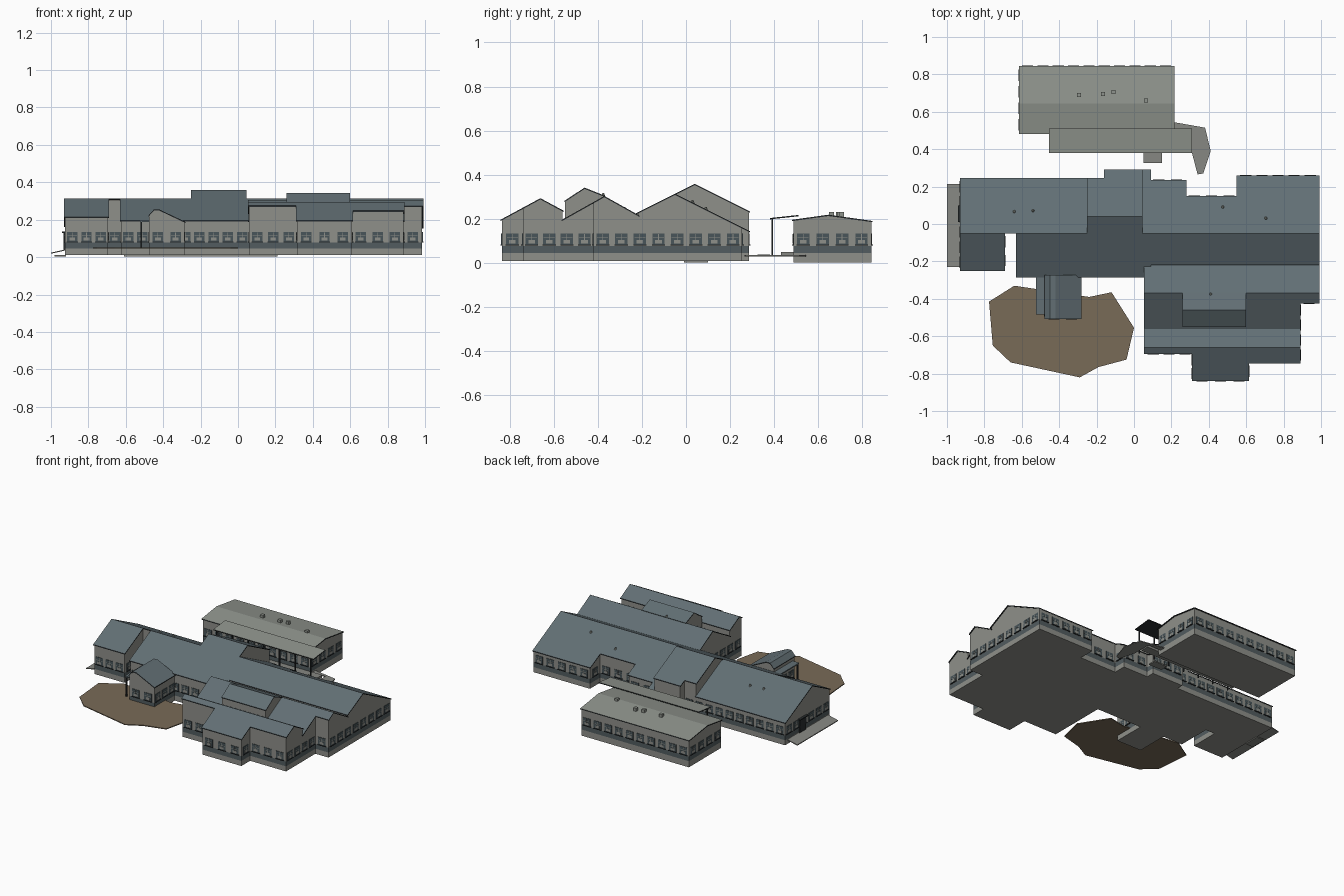
import bpy, bmesh
from mathutils import Vector

cube = bpy.data.objects.get("Cube")
if cube:
    bpy.data.objects.remove(cube, do_unlink=True)


def material(name, r, g, b):
    m = bpy.data.materials.new(name)
    m.use_nodes = True
    m.diffuse_color = (r, g, b, 1)
    m.node_tree.nodes["Principled BSDF"].inputs["Base Color"].default_value = (r, g, b, 1)
    return m


WALL = material("wall grey", .275, .279, .254)
BAND = material("slate band", .085, .107, .115)
ROOF = material("slate roof", .122, .159, .175)
TRIM = material("dark trim", .022, .027, .029)
GLASS = material("window glass", .065, .09, .1)
METAL = material("pale roof", .275, .296, .266)
PAVING = material("paving grey", .24, .245, .225)
EARTH = material("brown earth", .19, .145, .095)

BASE = .01
PLINTH, BAND_TOP = .045, .078
SLOPE = .5


def finish(name, bm, mats, rule=None):
    bmesh.ops.recalc_face_normals(bm, faces=bm.faces)
    bm.normal_update()
    if rule:
        for f in bm.faces:
            f.material_index = rule(f)
    me = bpy.data.meshes.new(name)
    bm.to_mesh(me)
    bm.free()
    for m in mats:
        me.materials.append(m)
    ob = bpy.data.objects.new(name, me)
    bpy.context.collection.objects.link(ob)
    return ob


def extrude(pts, offset):
    """Closed solid from a polygon pushed along an offset."""
    bm = bmesh.new()
    f = bm.faces.new([bm.verts.new(p) for p in pts])
    new = bmesh.ops.extrude_face_region(bm, geom=[f], use_keep_orig=True)["geom"]
    bmesh.ops.translate(bm, vec=offset, verts=[v for v in new if isinstance(v, bmesh.types.BMVert)])
    return bm


def prism(profile, a0, a1, axis):
    if axis == "x":
        return extrude([(a0, p, q) for p, q in profile], (a1 - a0, 0, 0))
    return extrude([(p, a0, q) for p, q in profile], (0, a1 - a0, 0))


def plate(name, outline, z, h, mat):
    return finish(name, extrude([(x, y, z) for x, y in outline], (0, 0, h)), [mat])


def box(name, x0, x1, y0, y1, z0, z1, mat):
    return plate(name, [(x0, y0), (x1, y0), (x1, y1), (x0, y1)], z0, z1 - z0, mat)


def house(name, a0, a1, line, axis="x", roof=ROOF, base=BASE, eave=.006):
    """Banded walls under a roof line, with a thin overhanging roof slab."""
    bm = prism([(line[0][0], base)] + line + [(line[-1][0], base)], a0, a1, axis)
    for z in (PLINTH, BAND_TOP):
        bmesh.ops.bisect_plane(bm, geom=bm.verts[:] + bm.edges[:] + bm.faces[:],
                               plane_co=(0, 0, z), plane_no=(0, 0, 1))
    finish(name + "_walls", bm, [WALL, BAND],
           lambda f: int(PLINTH < f.calc_center_median().z < BAND_TOP and abs(f.normal.z) < .3))
    top = list(line)
    for end, near in ((0, 1), (-1, -2)):
        e, n = Vector(line[end]), Vector(line[near])
        top[end] = tuple(e + (e - n).normalized() * eave)
    low = [(p, q - .002) for p, q in reversed(top)]
    high = [(p, q + .004) for p, q in top]
    finish(name + "_roof", prism(high + low, a0 - eave, a1 + eave, axis), [roof, TRIM],
           lambda f: int(f.normal.z < .3))


def gable(name, x0, x1, y0, y1, ridge, top, slope=SLOPE, **kw):
    ys = [y0] + ([ridge] if y0 < ridge < y1 else []) + [y1]
    house(name, x0, x1, [(y, top - slope * abs(y - ridge)) for y in ys], **kw)


# Long north range: name, x span, y span, ridge position and height
for args in (
    ("west_end", -.925, -.695, -.245, .24, -.05, .31),
    ("west_recess", -.695, -.625, -.045, .24, -.05, .31),
    ("west_wing", -.625, -.245, -.28, .24, -.05, .31),
    ("hall_west", -.245, -.155, -.28, .24, .04, .355),
    ("hall_east", -.155, .04, -.28, .285, .04, .355),
    ("link", .04, .085, -.28, .285, -.05, .31),
    ("east_inner", .085, .275, -.215, .23, -.05, .31),
    ("east_recess", .275, .555, -.215, .145, -.05, .31),
    ("east_end", .555, .985, -.215, .255, -.05, .31),
):
    gable(*args)

# South ranges
gable("middle_range", .06, .885, -.56, -.215, -.37, .30, .56)
gable("middle_east", .885, .985, -.42, -.215, -.37, .30, .56)
gable("south_west", .06, .315, -.69, -.56, -.66, .29, .54)
gable("south_bay", .315, .61, -.835, -.56, -.66, .29, .54)
gable("south_east", .61, .885, -.74, -.56, -.66, .29, .54)
house("clerestory", .262, .595, [(-.548, .28), (-.46, .338), (-.37, .302)], base=.18, eave=.003)

# Entrance porch with side canopy
house("porch", -.503, -.28, [(-.475, .222), (-.45, .25), (-.42, .25), (-.287, .187)], axis="y")
box("porch_canopy", -.525, -.47, -.485, -.28, .188, .196, ROOF)
box("porch_post", -.522, -.514, -.48, -.472, .05, .19, TRIM)

# Detached rear building
gable("rear_building", -.61, .21, .487, .84, .645, .215, .14, roof=METAL, base=.003)
finish("veranda_roof", prism([(.38, .198), (.51, .212), (.51, .218), (.38, .204)], -.455, .31, "x"),
       [METAL, TRIM], lambda f: int(f.normal.z < .3))
box("veranda_deck", -.44, .3, .43, .49, .03, .05, PAVING)
for i in range(7):
    x = -.44 + i * .12
    box("veranda_post", x, x + .007, .387, .394, .035, .2, TRIM)
box("veranda_step", .05, .15, .325, .38, .03, .038, PAVING)
plate("east_ramp", [(.21, .545), (.38, .515), (.41, .39), (.37, .27), (.34, .265), (.31, .38),
                    (.31, .51), (.21, .51)], .03, .006, PAVING)

# Grounds
plate("garden_bed", [(-.775, -.415), (-.64, -.33), (-.24, -.39), (-.12, -.365), (0, -.555), (-.04, -.725),
                     (-.19, -.765), (-.29, -.82), (-.66, -.74), (-.755, -.65)], .046, .006, EARTH)
finish("west_terrace", prism([(-1, .018), (-.92, .036), (-.92, .042), (-1, .024)], -.23, .215, "y"), [PAVING])
box("west_pad", -.98, -.92, -.01, .1, .003, .01, PAVING)
box("west_door", -.932, -.92, .02, .09, .04, .13, TRIM)
box("west_door_hood", -.942, -.92, .01, .1, .13, .137, TRIM)

# Windows run along every outer wall
MAIN = [(-.925, -.245), (-.695, -.245), (-.695, -.045), (-.625, -.045), (-.625, -.28), (.06, -.28),
        (.06, -.69), (.315, -.69), (.315, -.835), (.61, -.835), (.61, -.74), (.885, -.74),
        (.885, -.42), (.985, -.42), (.985, .255), (.555, .255), (.555, .145), (.275, .145),
        (.275, .23), (.085, .23), (.085, .285), (-.155, .285), (-.155, .24), (-.925, .24)]
PORCH = [(-.475, -.28), (-.475, -.503), (-.287, -.503), (-.287, -.28)]
REAR = [(-.61, .487), (.21, .487), (.21, .84), (-.61, .84)]


def add_panel(bm, mid, along, out, w, z0, z1, depth, index):
    """Thin upright panel standing on a wall."""
    vs = [bm.verts.new(mid + along * a * w / 2 + out * o + Vector((0, 0, z)))
          for o in (-.001, depth) for a, z in ((-1, z0), (1, z0), (1, z1), (-1, z1))]
    quads = [vs[:4], vs[4:]] + [[vs[i], vs[(i + 1) % 4], vs[4 + (i + 1) % 4], vs[4 + i]] for i in range(4)]
    for q in quads:
        bm.faces.new(q).material_index = index


def windows(name, outline, closed=True, pitch=.077):
    bm = bmesh.new()
    ends = outline[1:] + outline[:1] if closed else outline[1:]
    for a, b in zip(outline, ends):
        a, b = Vector((*a, 0)), Vector((*b, 0))
        length = (b - a).length
        along = (b - a).normalized()
        out = Vector((along.y, -along.x, 0))
        count = int(length / pitch + .15)
        for i in range(count):
            mid = a + along * length * (i + .5) / count
            add_panel(bm, mid, along, out, .056, .082, .134, .003, 0)
            add_panel(bm, mid, along, out, .06, .079, .083, .007, 1)
            add_panel(bm, mid, along, out, .03, .088, .104, .004, 2)
            add_panel(bm, mid, along, out, .05, .113, .116, .004, 2)
            add_panel(bm, mid, along, out, .003, .104, .132, .004, 2)
    finish(name, bm, [GLASS, TRIM, WALL])


windows("main_windows", MAIN)
windows("porch_windows", PORCH, closed=False)
windows("rear_windows", REAR)

# Roof vents
for x, y in ((-.295, .69), (-.165, .695), (-.11, .705), (.065, .66)):
    box("rear_vent", x - .011, x + .011, y - .011, y + .011, .2, .232, METAL)
for x, y, z in ((-.64, .065, .255), (-.54, .07, .253), (.475, .09, .243), (.705, .03, .273), (.41, -.375, .305)):
    bm = bmesh.new()
    bmesh.ops.create_cone(bm, cap_ends=True, segments=8, radius1=.012, radius2=.004, depth=.024)
    bmesh.ops.translate(bm, vec=(x, y, z), verts=bm.verts)
    finish("roof_vent", bm, [METAL])
